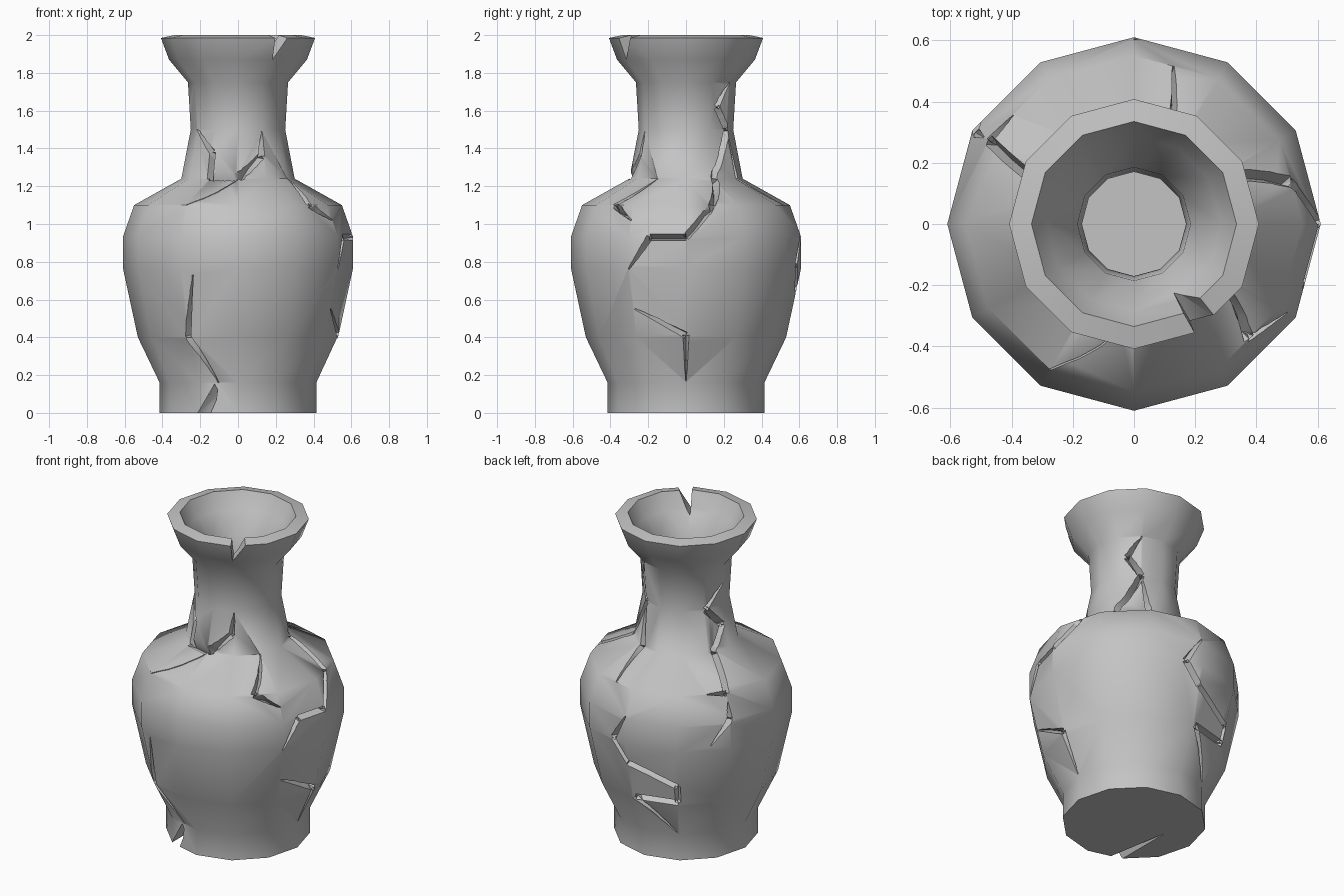
import bpy, bmesh, math
from mathutils import Vector

if "Cube" in bpy.data.objects:
    bpy.data.objects.remove(bpy.data.objects["Cube"], do_unlink=True)

SIDES = 12
OUTER = [(.415, 0), (.415, .16), (.53, .4), (.61, .77), (.61, .93), (.55, 1.1),
         (.3, 1.24), (.25, 1.5), (.265, 1.75), (.365, 1.87), (.408, 1.985)]
INNER = [(.335, 2), (.285, 1.9), (.185, 1.78), (.17, 1.5), (.225, 1.2), (.47, 1.06),
         (.53, .92), (.53, .77), (.45, .42), (.335, .18), (.3, .1)]

clay = bpy.data.materials.new("grey clay")
clay.use_nodes = True
clay.diffuse_color = (.55, .55, .55, 1)
clay.node_tree.nodes["Principled BSDF"].inputs["Base Color"].default_value = (.55, .55, .55, 1)


def to_object(name, bm):
    bmesh.ops.recalc_face_normals(bm, faces=bm.faces)
    mesh = bpy.data.meshes.new(name)
    bm.to_mesh(mesh)
    bm.free()
    obj = bpy.data.objects.new(name, mesh)
    bpy.context.collection.objects.link(obj)
    return obj


def polar(angle, r, z):
    a = math.radians(angle)
    return Vector((r * math.cos(a), r * math.sin(a), z))


def loft(bm, sections):
    """Skin a closed solid through matching rings of points."""
    rings = [[bm.verts.new(p) for p in s] for s in sections]
    for a, b in zip(rings, rings[1:]):
        for i in range(len(a)):
            j = (i + 1) % len(a)
            bm.faces.new((a[i], a[j], b[j], b[i]))
    bm.faces.new(rings[0])
    bm.faces.new(rings[-1])


def radius(z):
    z = min(max(z, 0), OUTER[-1][1])
    for (r0, z0), (r1, z1) in zip(OUTER, OUTER[1:]):
        if z <= z1:
            return r0 + (r1 - r0) * (z - z0) / (z1 - z0)


def surface(angle, z):
    """Point and outward normal on the faceted wall."""
    step = 360 / SIDES
    facet = math.cos(math.radians(step / 2)) / math.cos(math.radians(angle % step - step / 2))
    slope = (radius(z + .04) - radius(z - .04)) / .08
    normal = polar(angle, 1, -slope).normalized()
    return polar(angle, radius(z) * facet, z), normal


# Vase body: thick-walled, twelve-sided turned pot
bm = bmesh.new()
loft(bm, [[polar(360 * i / SIDES, r, z) for i in range(SIDES)] for r, z in OUTER + INNER])
vase = to_object("vase", bm)
vase.data.materials.append(clay)

# Cracks as zigzag paths of (angle, height)
CRACKS = {
    "neck_front": [(-150, 1.5), (-120, 1.38), (-120, 1.24), (-90, 1.24), (-63, 1.36), (-60, 1.49)],
    "shoulder_front": [(-90, 1.24), (-120, 1.1)],
    "base_front": [(-114, .73), (-120, .4), (-105, .16)],
    "shoulder_side": [(-30, 1.24), (-45, 1.1), (-30, 1.02)],
    "long_side": [(60, 1.75), (41, 1.62), (60, 1.5), (30, 1.24), (15, 1.1), (0, .93),
                  (-19, .93), (-30, .76)],
    "low_side": [(-29, .55), (0, .41), (0, .17)],
    "neck_branch": [(60, 1.5), (67, 1.24), (76, 1.1)],
    "neck_back": [(180, 1.63), (152, 1.5), (176, 1.38), (158, 1.24), (150, 1.1), (138, 1.1)],
    "belly_side": [(150, 1.05), (150, .96), (139, .8)],
    "belly_back": [(90, .95), (80, .78), (90, .65), (120, .53), (120, .42), (92, .42), (118, .18)],
}
DEPTH, RAISE, STEPS = .05, .03, 4


def crack_segment(bm, start, end, w0, w1):
    """V-shaped sliver following the wall between two path points."""
    along = surface(*end)[0] - surface(*start)[0]
    sections = []
    for i in range(STEPS + 1):
        t = i / STEPS
        p, n = surface(start[0] + (end[0] - start[0]) * t, start[1] + (end[1] - start[1]) * t)
        side = along.cross(n).normalized() * (w0 + (w1 - w0) * t) * (1 + RAISE / DEPTH)
        sections.append([p + n * RAISE + side, p + n * RAISE - side, p - n * DEPTH])
    loft(bm, sections)


def wedge(name, points):
    bm = bmesh.new()
    for p in points:
        bm.verts.new(p)
    bmesh.ops.convex_hull(bm, input=bm.verts)
    return to_object(name, bm)


cutters = []
for name, path in CRACKS.items():
    bm = bmesh.new()
    widths = [.003] + [.019] * (len(path) - 2) + [.003]
    for k in range(len(path) - 1):
        crack_segment(bm, path[k], path[k + 1], widths[k], widths[k + 1])
    bmesh.ops.triangulate(bm, faces=bm.faces)
    cutters.append(to_object(name + "_crack", bm))

# Chip right through the rim
cutters.append(wedge("rim_chip", [polar(-61, .46, 2.02), polar(-47, .46, 2.02),
                                  polar(-61, .24, 2.02), polar(-47, .24, 2.02),
                                  polar(-60, .46, 1.87), polar(-60, .24, 1.87)]))
# Split running from the foot across the underside
cutters.append(wedge("foot_split", [polar(-119, .45, -.01), polar(-108, .45, -.01),
                                    polar(-105, .44, .17), polar(-106, .38, .1),
                                    Vector((-.22, .04, -.01))]))

# Carve every crack out of the vase
bpy.context.view_layer.objects.active = vase
vase.select_set(True)
for cutter in cutters:
    cutter.hide_render = True
    mod = vase.modifiers.new(cutter.name, "BOOLEAN")
    mod.operation = "DIFFERENCE"
    mod.solver = "EXACT"
    mod.use_self = True
    mod.object = cutter
    bpy.ops.object.modifier_apply(modifier=mod.name)
    bpy.data.objects.remove(cutter, do_unlink=True)

bpy.ops.object.shade_smooth_by_angle(angle=math.radians(55))
